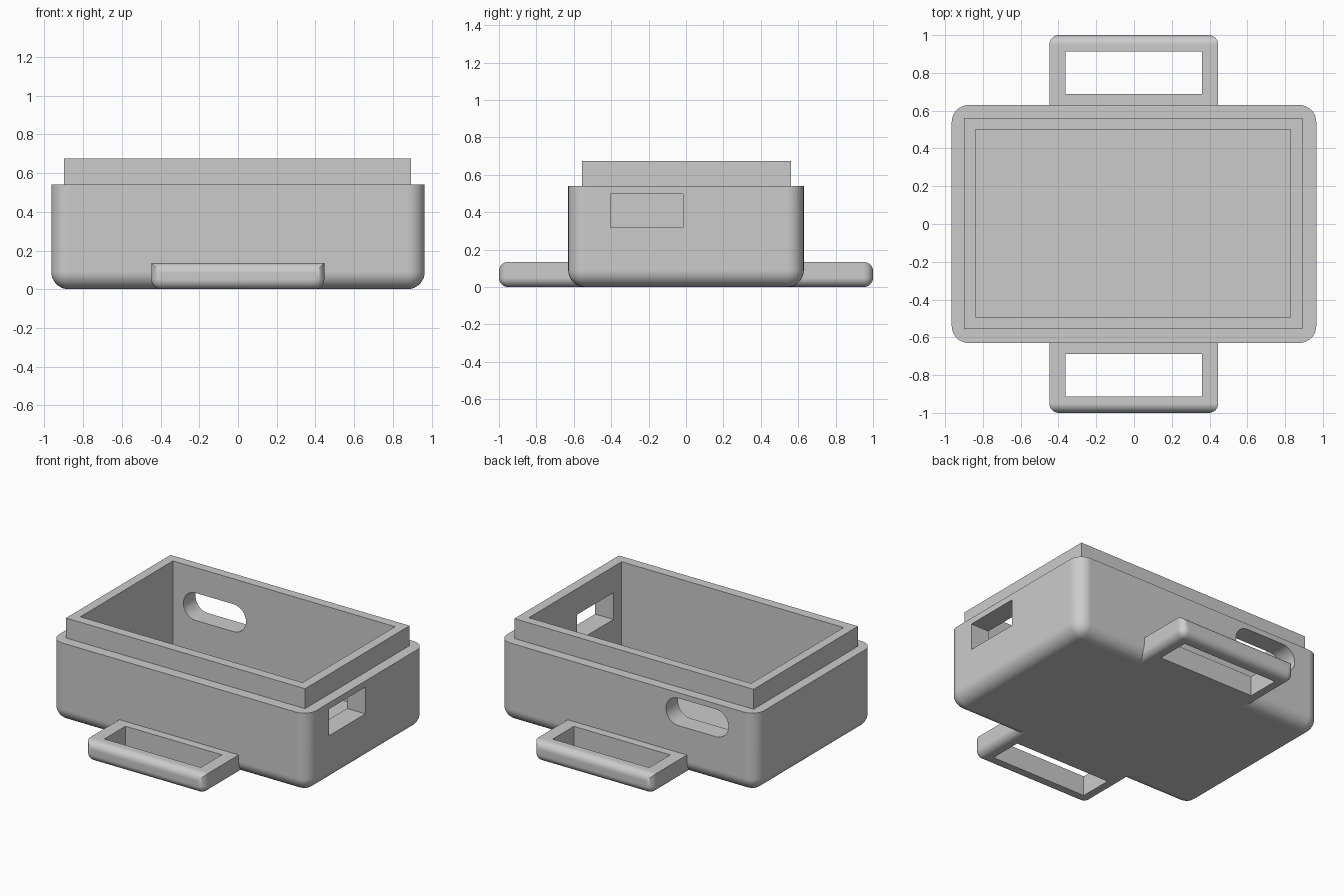
import bpy, bmesh, math
from mathutils import Vector

if "Cube" in bpy.data.objects:
    bpy.data.objects.remove(bpy.data.objects["Cube"], do_unlink=True)

grey = bpy.data.materials.new("plain_grey")
grey.use_nodes = True
COLOUR = (0.6, 0.6, 0.6, 1)
grey.diffuse_color = COLOUR
grey.node_tree.nodes["Principled BSDF"].inputs["Base Color"].default_value = COLOUR


def prism(name, points, direction, round_rule=None, radius=0):
    """Extrude a flat outline; round the edges that satisfy round_rule."""
    bm = bmesh.new()
    face = bm.faces.new([bm.verts.new(p) for p in points])
    ext = bmesh.ops.extrude_face_region(bm, geom=[face])
    moved = [v for v in ext["geom"] if isinstance(v, bmesh.types.BMVert)]
    bmesh.ops.translate(bm, verts=moved, vec=direction)
    bmesh.ops.recalc_face_normals(bm, faces=bm.faces)
    if round_rule:
        edges = [e for e in bm.edges if round_rule(e.verts[0].co, e.verts[1].co)]
        bmesh.ops.bevel(bm, geom=edges, offset=radius, segments=8,
                        profile=0.5, affect='EDGES', clamp_overlap=True)
    mesh = bpy.data.meshes.new(name)
    bm.to_mesh(mesh)
    bm.free()
    mesh.materials.append(grey)
    obj = bpy.data.objects.new(name, mesh)
    bpy.context.collection.objects.link(obj)
    return obj


def box(name, x, y, z, round_rule=None, radius=0):
    corners = [(x[0], y[0], z[0]), (x[1], y[0], z[0]),
               (x[1], y[1], z[0]), (x[0], y[1], z[0])]
    return prism(name, corners, (0, 0, z[1] - z[0]), round_rule, radius)


def activate(obj):
    bpy.ops.object.select_all(action='DESELECT')
    obj.select_set(True)
    bpy.context.view_layer.objects.active = obj


def combine(obj, other, operation):
    """Apply a boolean and discard the helper."""
    other.hide_render = True
    mod = obj.modifiers.new("boolean", 'BOOLEAN')
    mod.operation, mod.object, mod.solver = operation, other, 'EXACT'
    activate(obj)
    bpy.ops.object.modifier_apply(modifier=mod.name)
    bpy.data.objects.remove(other, do_unlink=True)


def finish(obj):
    activate(obj)
    bpy.ops.object.shade_smooth_by_angle(angle=math.radians(30))
    mod = obj.modifiers.new("clean_shading", 'WEIGHTED_NORMAL')
    mod.keep_sharp = True


# Box shell, rounded everywhere except around its open top
TOP = 0.54
shell = box("box_body", (-0.965, 0.965), (-0.63, 0.63), (0, TOP),
            lambda a, b: min(a.z, b.z) < 0.01, 0.09)

# Raised lip, then the cavity through lip and shell
lip = box("lip", (-0.9, 0.893), (-0.557, 0.562), (0.45, 0.675))
combine(shell, lip, 'UNION')
cavity = box("cavity", (-0.838, 0.828), (-0.492, 0.5), (0.07, 0.8))
combine(shell, cavity, 'DIFFERENCE')

# Rectangular port in the left wall
port = box("port", (0.75, 1.1), (-0.405, -0.015), (0.317, 0.498))
combine(shell, port, 'DIFFERENCE')

# Round-ended slot in the back wall
R, STEPS = 0.093, 16
outline = []
for centre, start in ((-0.383, -math.pi / 2), (-0.667, math.pi / 2)):
    for i in range(STEPS + 1):
        a = start + math.pi * i / STEPS
        outline.append((centre + R * math.cos(a), 0.4, 0.41 + R * math.sin(a)))
slot = prism("slot", outline, (0, 0.4, 0))
combine(shell, slot, 'DIFFERENCE')
finish(shell)

# Carrying handles: rounded outer end and underside, square top sides
for side, name in ((-1, "front_handle"), (1, "back_handle")):
    def rounded(a, b):
        outer = min(abs(a.y), abs(b.y)) > 0.95
        underside = max(a.z, b.z) < 0.01 and abs(a.x - b.x) < 0.01
        return outer or underside

    ends = sorted((side * 0.54, side * 1.0))
    handle = box(name, (-0.448, 0.446), ends, (0, 0.135), rounded, 0.05)
    gap = sorted((side * 0.687, side * 0.913))
    grip = box("grip_opening", (-0.363, 0.36), gap, (-0.1, 0.3))
    combine(handle, grip, 'DIFFERENCE')
    finish(handle)
